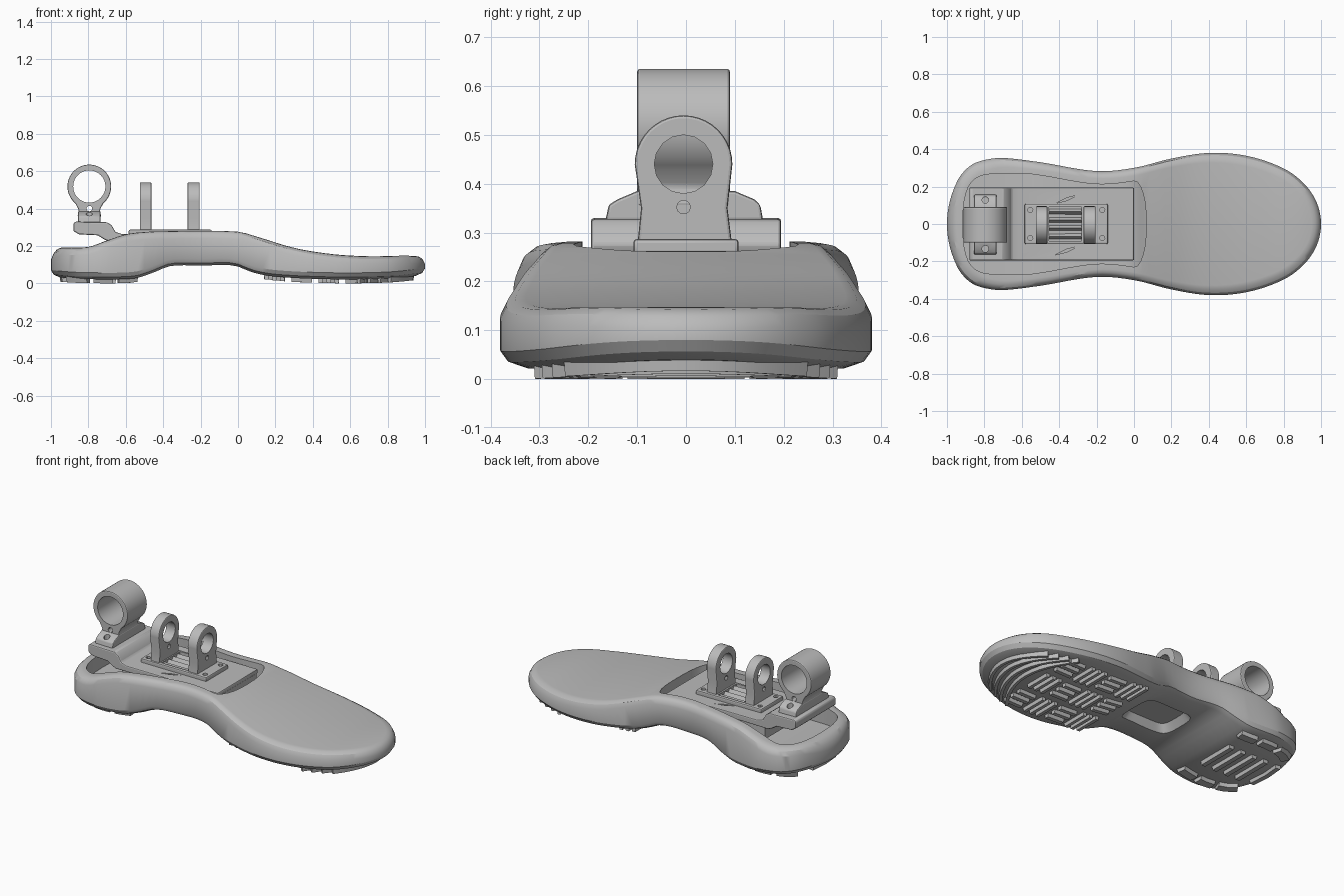
import bpy, bmesh, math
from mathutils import Vector

cube = bpy.data.objects.get("Cube")
if cube:
    bpy.data.objects.remove(cube, do_unlink=True)

grey = bpy.data.materials.new("plain grey")
grey.use_nodes = True
grey.diffuse_color = (0.5, 0.5, 0.5, 1)
grey.node_tree.nodes["Principled BSDF"].inputs["Base Color"].default_value = (0.5, 0.5, 0.5, 1)


def curve_through(keys):
    """Smooth interpolation through (position, value) keys."""
    def slope(i):
        a, b = keys[max(i - 1, 0)], keys[min(i + 1, len(keys) - 1)]
        return (b[1] - a[1]) / (b[0] - a[0])

    def value(x):
        x = min(max(x, keys[0][0]), keys[-1][0])
        i = next(k for k in range(len(keys) - 1) if x <= keys[k + 1][0] + 1e-9)
        (xa, a), (xb, b) = keys[i], keys[i + 1]
        h = xb - xa
        t = (x - xa) / h
        return ((2*t**3 - 3*t*t + 1) * a + (t**3 - 2*t*t + t) * h * slope(i)
                + (3*t*t - 2*t**3) * b + (t**3 - t*t) * h * slope(i + 1))
    return value


def to_angle(x):
    return math.acos(max(-1, min(1, -x)))


outline = curve_through([(to_angle(x), w) for x, w in (
    (-1, 0), (-.97, .17), (-.93, .255), (-.87, .315), (-.8, .342), (-.7, .353), (-.5, .33),
    (-.2, .283), (0, .3), (.2, .35), (.4, .38), (.6, .365), (.8, .297), (.9, .225), (.97, .13), (1, 0))])
top = curve_through([(-1, .165), (-.95, .19), (-.8, .195), (-.7, .23), (-.57, .268), (-.3, .28),
                     (0, .276), (.1, .25), (.3, .19), (.5, .157), (.7, .145), (.9, .148), (1, .143)])
bottom = curve_through([(-1, .035), (-.85, .024), (-.56, .026), (-.46, .055), (-.36, .093), (-.2, .095),
                        (-.02, .095), (.08, .058), (.2, .036), (.5, .022), (.8, .026), (1, .045)])


def width(x):
    return max(outline(to_angle(x)), 0)


def finish(name, bm, angle=30):
    bmesh.ops.remove_doubles(bm, verts=bm.verts, dist=1e-5)
    bmesh.ops.recalc_face_normals(bm, faces=bm.faces)
    mesh = bpy.data.meshes.new(name)
    bm.to_mesh(mesh)
    bm.free()
    mesh.materials.append(grey)
    ob = bpy.data.objects.new(name, mesh)
    bpy.context.collection.objects.link(ob)
    smooth(ob, angle)
    return ob


def smooth(ob, angle=30):
    bpy.ops.object.select_all(action='DESELECT')
    ob.select_set(True)
    bpy.context.view_layer.objects.active = ob
    bpy.ops.object.shade_smooth_by_angle(angle=math.radians(angle))


def apply_modifier(ob, kind, **settings):
    mod = ob.modifiers.new(kind, kind)
    for key, val in settings.items():
        setattr(mod, key, val)
    bpy.context.view_layer.objects.active = ob
    bpy.ops.object.modifier_apply(modifier=mod.name)
    smooth(ob)


def cut(ob, cutter):
    cutter.hide_render = True
    apply_modifier(ob, 'BOOLEAN', object=cutter, operation='DIFFERENCE', solver='EXACT')
    bpy.data.objects.remove(cutter, do_unlink=True)


def bevel(ob, size, segments=2):
    apply_modifier(ob, 'BEVEL', width=size, segments=segments, limit_method='ANGLE')


def loft(name, stations, layers):
    """Stack of mirrored outlines; a layer maps (x, half width) to (x, y, z)."""
    bm = bmesh.new()
    grid = [[[bm.verts.new(Vector((p[0], side * p[1], p[2]))) for side in (1, -1)]
             for p in (layer(x, w) for x, w in stations)] for layer in layers]
    for i in range(len(stations) - 1):
        for lower, upper in zip(grid, grid[1:]):
            for s in (0, 1):
                bm.faces.new((lower[i][s], lower[i + 1][s], upper[i + 1][s], upper[i][s]))
        for row in (grid[0], grid[-1]):
            bm.faces.new((row[i][0], row[i + 1][0], row[i + 1][1], row[i][1]))
    bmesh.ops.remove_doubles(bm, verts=bm.verts, dist=1e-5)
    bmesh.ops.dissolve_degenerate(bm, edges=bm.edges, dist=1e-5)
    return finish(name, bm, 35)


def prism(name, points, axis, lo, hi):
    """Extrude a flat profile along an axis."""
    def place(a, b, c):
        return {'x': (c, a, b), 'y': (a, c, b), 'z': (a, b, c)}[axis]
    bm = bmesh.new()
    ends = [[bm.verts.new(place(a, b, c)) for a, b in points] for c in (lo, hi)]
    for end in ends:
        bm.faces.new(end)
    for i in range(len(points)):
        j = (i + 1) % len(points)
        bm.faces.new((ends[0][i], ends[0][j], ends[1][j], ends[1][i]))
    return finish(name, bm)


def arc(a, b, r, start=0, end=360, n=24):
    count = n if end - start == 360 else n + 1
    angles = [math.radians(start + (end - start) * i / n) for i in range(count)]
    return [(a + r * math.cos(t), b + r * math.sin(t)) for t in angles]


def box(name, x0, x1, y0, y1, z0, z1):
    return prism(name, [(x0, y0), (x1, y0), (x1, y1), (x0, y1)], 'z', z0, z1)


# Sole body with rounded lower and upper edges
def layer(inset, surface, offset):
    def place(x, w):
        px = x * (1 - inset)
        return px, w * (1 - inset / .36), surface(px) + offset
    return place


steps = [-math.cos(math.pi * i / 72) for i in range(73)]
sole = loft("sole", [(x, width(x)) for x in steps],
            [layer(.05, bottom, 0), layer(.015, bottom, .013), layer(0, bottom, .035),
             layer(0, top, -.04), layer(.012, top, -.015), layer(.03, top, -.003), layer(.05, top, 0)])

# Heel pocket, following the outline inside a rounded front end
pocket = []
for s in steps[::2]:
    x = -.425 + .49 * s
    corner = .27 * max(1 - abs(s) ** 10, 0) ** .4
    pocket.append((x, min(width(x) - .07, corner)))
cut(sole, loft("pocket_cutter", pocket,
               [lambda x, w: (x, w, bottom(x) + .075), lambda x, w: (x, w, .4)]))

# Sloped recess under the arch
recess = [(-.16 + .17 * s, .13 * max(1 - abs(s) ** 8, 0) ** .3) for s in steps[::2]]
cut(sole, loft("recess_cutter", recess,
               [lambda x, w: (x, w, 0), lambda x, w: (x, w, .09),
                lambda x, w: (-.16 + (x + .16) * .8, w * .8, .14)]))


# Tread ridges under the sole
tread = bmesh.new()


def ridge(path, half=.012):
    rings = []
    for i, p in enumerate(path):
        a, b = Vector(path[max(i - 1, 0)]), Vector(path[min(i + 1, len(path) - 1)])
        d = (b - a).normalized()
        n, z = Vector((-d.y, d.x)), bottom(p[0])
        rings.append([tread.verts.new((p[0] + n.x * k, p[1] + n.y * k, z + h)) for k, h in
                      ((-half, .012), (half, .012), (half * .7, -.021), (-half * .7, -.021))])
    for a, b in zip(rings, rings[1:]):
        for k in range(4):
            tread.faces.new((a[k], a[k - 1], b[k - 1], b[k]))
    tread.faces.new(rings[0])
    tread.faces.new(rings[-1])


# Toe arcs
for i in range(4):
    reach = .93 - .055 * i
    span = width(reach - .12) - .05
    ridge([(reach - .12 * k * k, span * k) for k in (j / 6 for j in range(-6, 7))])
# Forefoot blocks of bars, alternating direction
for col in range(4):
    x0 = .14 + .145 * col
    for row, y in enumerate((-.21, 0, .21)):
        for bar in (-1, 0, 1):
            if (col + row) % 2:
                ridge([(x0, y + bar * .055), (x0 + .11, y + bar * .055)], .017)
            else:
                bx = x0 + .055 + bar * .043
                ridge([(bx, y - .08), (bx, y + .08)], .014)
# Heel edge pads and middle bars
for side in (-1, 1):
    for start in (-.9, -.77, -.64):
        ridge([(start + d, side * (width(start + d) - .09)) for d in (0, .05, .1)], .035)
for i in range(4):
    ridge([(-.83 + .08 * i, -.12), (-.83 + .08 * i, .12)], .02)
ridge([(-.925, -.11), (-.935, 0), (-.925, .11)], .02)
finish("tread", tread)

# Stepped mounting plate rising over the heel
plate = prism("mounting_plate", [(0, .235), (0, .262), (-.62, .264), (-.655, .275), (-.675, .31), (-.7, .327),
                                 (-.87, .33), (-.88, .32), (-.88, .28), (-.85, .262), (-.75, .257),
                                 (-.715, .235), (-.69, .225)], 'y', -.195, .195)
bevel(plate, .008)
for y in (-.145, .13):
    cut(plate, prism("mark_cutter", [(-.42, y - .02), (-.36, y - .005), (-.3, y + .025), (-.36, y + .01)],
                     'z', .255, .3))

# Pocket floor spacer below the plate
box("plate_support", -.66, .0, -.18, .18, .15, .24)

# Clevis base with a window and corner screw holes
base = box("clevis_base", -.585, -.14, -.108, .108, .255, .287)
bevel(base, .008)
cut(base, box("window_cutter", -.455, -.28, -.09, .09, .262, .35))
for x in (-.555, -.17):
    for y in (-.075, .075):
        cut(base, prism("screw_cutter", arc(x, y, .014, n=12), 'z', .27, .3))
for i in range(4):
    y = -.066 + .044 * i
    prism("window_bar", [(y - .016, .26), (y + .016, .26), (y, .284)], 'x', -.455, -.28)

# Two upright lugs with pin holes
lug_shape = [(-.1, .27), (-.092, .35)] + arc(-.005, .44, .1, 180, 0, 20)[:] + [(.085, .35), (.095, .27)]
for x0, x1 in ((-.525, -.463), (-.27, -.205)):
    lug = prism("clevis_lug", lug_shape, 'x', x0, x1)
    bevel(lug, .006)
    cut(lug, prism("pin_cutter", arc(-.005, .44, .06, n=16), 'x', x0 - .1, x1 + .1))
    cut(lug, prism("small_hole_cutter", arc(-.005, .352, .014, n=10), 'x', x0 - .1, x1 + .1))

# Ring holder foot
foot = prism("ring_foot", [(-.165, .325), (-.158, .357), (-.14, .368), (-.1, .385),
                           (.1, .385), (.14, .368), (.152, .357), (.158, .325)], 'x', -.855, -.735)
bevel(foot, .006)
for y in (-.133, .128):
    cut(foot, prism("screw_cutter", arc(-.795, y, .018, n=12), 'z', .345, .4))

# Ring with a flared neck
ring = prism("ring", arc(-.795, .518, .117, -50, 230, 40)
             + [(-.852, .395), (-.858, .355), (-.732, .355), (-.738, .395)], 'y', -.1, .09)
bevel(ring, .006)
cut(ring, prism("bore_cutter", arc(-.795, .518, .086, n=40), 'y', -.3, .3))
cut(ring, prism("clamp_hole_cutter", arc(-.795, .4, .015, n=12), 'y', -.3, .3))
